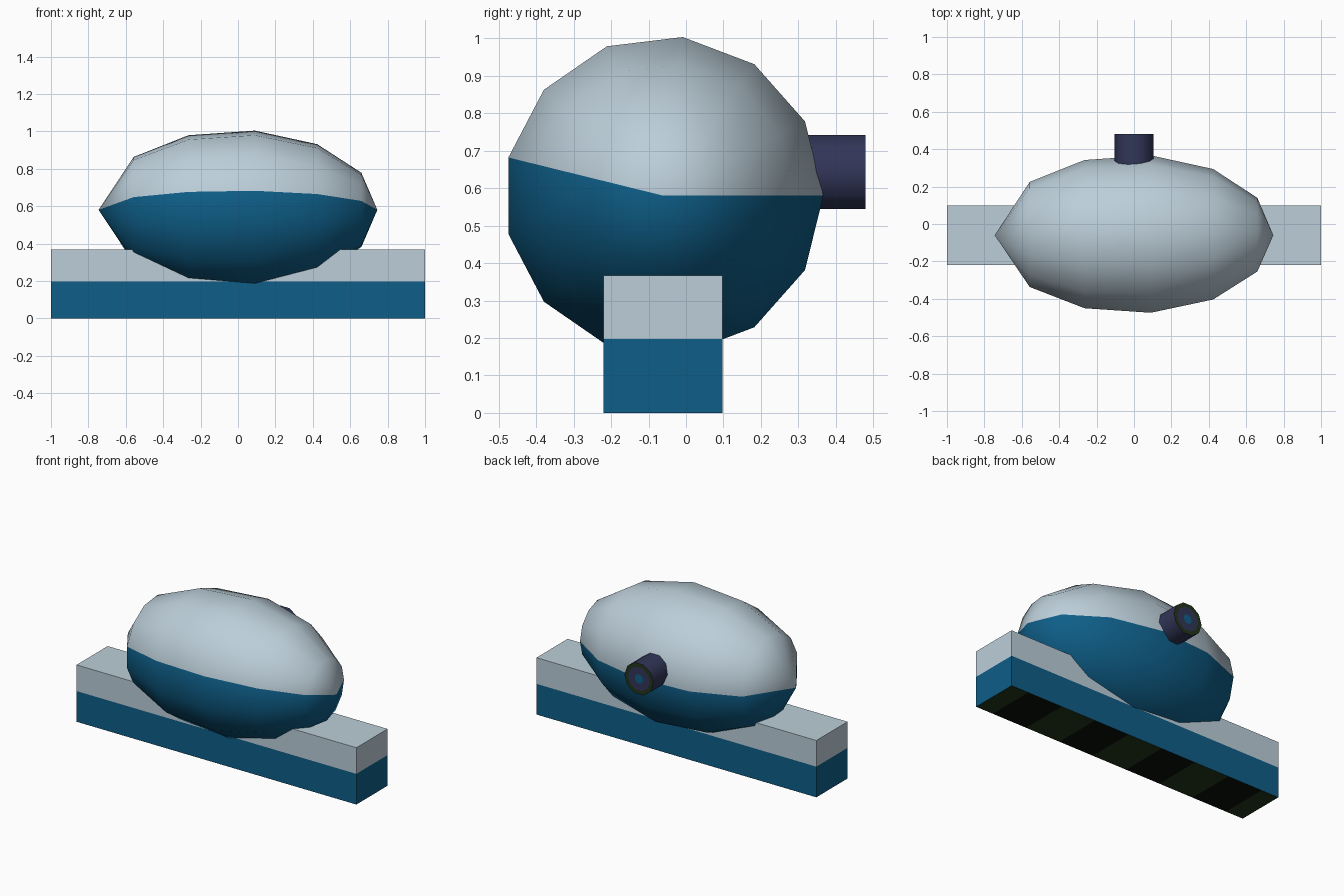
import bpy, bmesh, math
from mathutils import Vector

if "Cube" in bpy.data.objects:
    bpy.data.objects.remove(bpy.data.objects["Cube"])


def srgb(r, g, b):
    f = lambda c: (c / 255 / 12.92) if c < 10 else ((c / 255 + 0.055) / 1.055) ** 2.4
    return (f(r), f(g), f(b), 1)


def material(name, rgb):
    m = bpy.data.materials.new(name)
    m.diffuse_color = srgb(*rgb)
    m.use_nodes = True
    m.node_tree.nodes["Principled BSDF"].inputs["Base Color"].default_value = m.diffuse_color
    return m


MATS = [material("pale blue grey", (188, 206, 217)),
        material("deep blue", (14, 94, 136)),
        material("navy", (49, 54, 88)),
        material("dark green", (35, 52, 27)),
        material("near black", (7, 16, 9))]
PALE, BLUE, NAVY, GREEN, BLACK = range(5)


def finish(name, bm, smooth_angle=0):
    bmesh.ops.recalc_face_normals(bm, faces=bm.faces)
    for f in bm.faces:
        f.smooth = smooth_angle > 0
    for e in bm.edges:
        e.smooth = e.calc_face_angle(0) < math.radians(smooth_angle)
    me = bpy.data.meshes.new(name)
    bm.to_mesh(me)
    bm.free()
    for m in MATS:
        me.materials.append(m)
    ob = bpy.data.objects.new(name, me)
    bpy.context.collection.objects.link(ob)


def lathe(profile, n, origin, axis, u, v, colour):
    """Revolve (distance, radius) pairs round an axis; colour(segment, side) picks the material."""
    bm = bmesh.new()
    rings = []
    for d, r in profile:
        pts = [origin + axis * d + (u * math.cos(2 * math.pi * j / n) + v * math.sin(2 * math.pi * j / n)) * r
               for j in range(n if r else 1)]
        rings.append([bm.verts.new(p) for p in pts])
    for i, (a, b) in enumerate(zip(rings, rings[1:])):
        for j in range(n):
            k = (j + 1) % n
            vs = [a[j % len(a)], a[k % len(a)], b[k % len(b)], b[j % len(b)]]
            f = bm.faces.new(list(dict.fromkeys(vs)))
            f.material_index = colour(i, j)
    return bm


X, Y, Z = Vector((1, 0, 0)), Vector((0, 1, 0)), Vector((0, 0, 1))

# Body: 13-sided ellipsoid lying along x, pale above and blue below
N = 13
prof = [(0.745 * math.cos(2 * math.pi * k / N), 0.43 * math.sin(2 * math.pi * k / N)) for k in range(1, 6)]
prof = [(0.745, 0)] + prof + [(-0.745, 0)]
finish("body", lathe(prof, N, Vector((0, -0.06, 0.58)), X, Y, Z,
                     lambda i, j: PALE if j < 6 else BLUE), 180)

# Rear nozzle with a ringed end cap
caps = [GREEN, NAVY, NAVY, GREEN, NAVY, BLUE]
finish("rear_nozzle", lathe([(0.25, 0), (0.25, 0.104), (0.48, 0.104), (0.48, 0.078), (0.48, 0.03), (0.48, 0)],
                            10, Vector((0, 0, 0.643)), Y, X, Z,
                            lambda i, j: caps[i + 1]), 50)

# Base bar: pale top, blue lower half, striped underside
bm = bmesh.new()
bmesh.ops.create_cube(bm, size=1)
for vert in bm.verts:
    vert.co = Vector((vert.co.x * 2, vert.co.y * 0.318 - 0.061, (vert.co.z + 0.5) * 0.367))
cuts = [((0, 0, 0.198), Z)] + [((-0.875 + 0.25 * i, 0, 0), X) for i in range(8)]
for co, no in cuts:
    bmesh.ops.bisect_plane(bm, geom=bm.verts[:] + bm.edges[:] + bm.faces[:], plane_co=co, plane_no=no)
for f in bm.faces:
    c = f.calc_center_median()
    if c.z < 0.01:
        f.material_index = BLACK if 0.125 < abs(c.x) % 0.5 < 0.375 else GREEN
    else:
        f.material_index = BLUE if c.z < 0.198 else PALE
finish("base_bar", bm)
